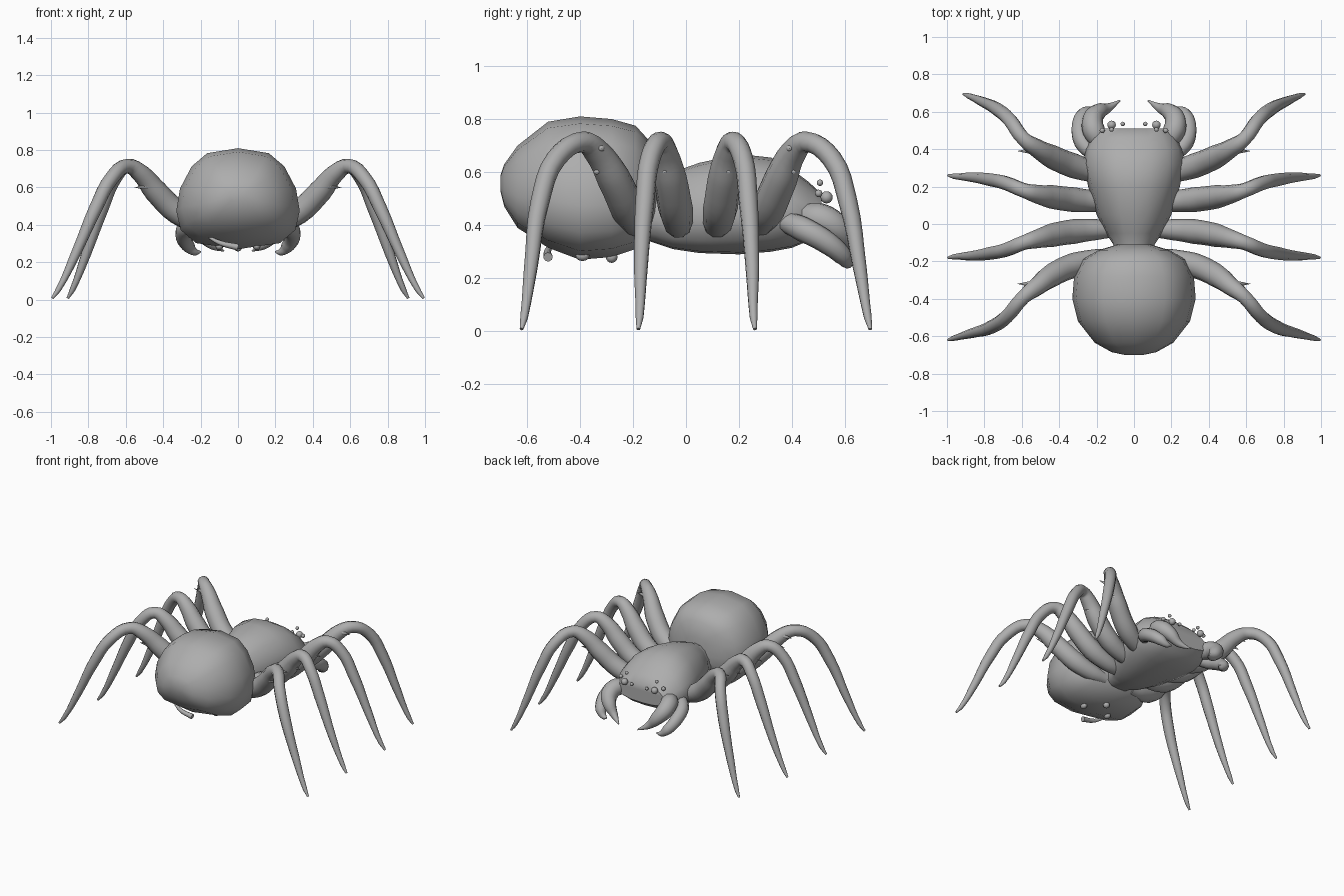
import bpy, bmesh, math
from mathutils import Vector

cube = bpy.data.objects.get("Cube")
if cube:
    bpy.data.objects.remove(cube, do_unlink=True)

grey = bpy.data.materials.new("plain grey")
grey.use_nodes = True
COLOUR = (0.42, 0.42, 0.42, 1)
grey.diffuse_color = COLOUR
grey.node_tree.nodes["Principled BSDF"].inputs["Base Color"].default_value = COLOUR


def finish(obj, angle=50):
    bpy.ops.object.select_all(action="DESELECT")
    obj.select_set(True)
    bpy.context.view_layer.objects.active = obj
    if obj.type == "CURVE":
        bpy.ops.object.convert(target="MESH")
        obj = bpy.context.object
    obj.data.materials.clear()
    obj.data.materials.append(grey)
    bpy.ops.object.shade_smooth_by_angle(angle=math.radians(angle))
    return obj


def loft(name, stations, half):
    """Skin mirrored sections along y; each station is y, half width, bottom, top."""
    section = half + [(0, 0)] + [(-u, v) for u, v in reversed(half[1:])]
    bm = bmesh.new()
    rings = []
    for y, w, lo, hi in stations:
        rings.append([bm.verts.new((u * w, y, lo + (hi - lo) * v)) for u, v in section])
    n = len(section)
    for a, b in zip(rings, rings[1:]):
        for i in range(n):
            j = (i + 1) % n
            bm.faces.new((a[i], a[j], b[j], b[i]))
    bm.faces.new(rings[0])
    bm.faces.new(rings[-1])
    bmesh.ops.recalc_face_normals(bm, faces=bm.faces)
    mesh = bpy.data.meshes.new(name)
    bm.to_mesh(mesh)
    bm.free()
    obj = bpy.data.objects.new(name, mesh)
    bpy.context.collection.objects.link(obj)
    return finish(obj)


def tube(name, points, side=1, detail=3):
    """Tapered round limb through points of x, y, z, radius."""
    curve = bpy.data.curves.new(name, "CURVE")
    curve.dimensions = "3D"
    curve.bevel_depth = 1
    curve.bevel_resolution = detail
    curve.resolution_u = 4
    curve.use_fill_caps = True
    spline = curve.splines.new("BEZIER")
    spline.bezier_points.add(len(points) - 1)
    for bp, (x, y, z, r) in zip(spline.bezier_points, points):
        bp.co = (x * side, y, z)
        bp.radius = r
        bp.handle_left_type = bp.handle_right_type = "AUTO"
    obj = bpy.data.objects.new(name, curve)
    bpy.context.collection.objects.link(obj)
    return finish(obj)


def ball(name, centre, radius, stretch=(1, 1, 1)):
    bpy.ops.mesh.primitive_uv_sphere_add(segments=12, ring_count=8, radius=radius, location=centre)
    obj = bpy.context.object
    obj.name = name
    obj.scale = stretch
    return finish(obj)


def spike(name, base, tip, radius):
    base, tip = Vector(base), Vector(tip)
    way = tip - base
    bpy.ops.mesh.primitive_cone_add(vertices=8, radius1=radius, depth=way.length, location=(base + tip) / 2)
    obj = bpy.context.object
    obj.name = name
    obj.rotation_euler = way.to_track_quat("Z", "Y").to_euler()
    return finish(obj)


# Body: faceted abdomen and the flatter head section
loft("abdomen", [
    (-0.70, 0.05, 0.53, 0.585), (-0.685, 0.12, 0.47, 0.63), (-0.635, 0.21, 0.39, 0.70),
    (-0.52, 0.30, 0.315, 0.79), (-0.40, 0.33, 0.27, 0.81), (-0.28, 0.32, 0.28, 0.80),
    (-0.19, 0.275, 0.31, 0.775), (-0.14, 0.19, 0.36, 0.72), (-0.11, 0.09, 0.42, 0.62)],
    [(0, 1), (0.5, 0.95), (0.75, 0.82), (0.94, 0.6), (1, 0.38), (0.93, 0.19), (0.68, 0.06)])

loft("head_section", [
    (-0.20, 0.13, 0.36, 0.56), (-0.11, 0.11, 0.33, 0.57), (-0.05, 0.15, 0.31, 0.60),
    (0.05, 0.20, 0.295, 0.635), (0.20, 0.245, 0.29, 0.668), (0.32, 0.27, 0.30, 0.655),
    (0.40, 0.26, 0.315, 0.61), (0.46, 0.23, 0.34, 0.565), (0.51, 0.19, 0.38, 0.52)],
    [(0, 1), (0.35, 0.97), (0.68, 0.85), (0.92, 0.62), (1, 0.38), (0.85, 0.14), (0.45, 0.02)])

# Legs share one arch; each pair has its own sweep and reach
arch = [(0.10, 0.39, 0.040), (0.20, 0.41, 0.056), (0.32, 0.465, 0.066), (0.44, 0.58, 0.063),
        (0.52, 0.675, 0.050), (0.59, 0.714, 0.039), (0.675, 0.65, 0.038), (0.76, 0.49, 0.036),
        (0.87, 0.24, 0.026), (0.96, 0.055, 0.015), (0.993, 0.008, 0.007)]
sweeps = {
    "first": (0.79, [0.25, 0.275, 0.31, 0.36, 0.405, 0.455, 0.55, 0.61, 0.655, 0.685, 0.695]),
    "second": (1, [0.11, 0.12, 0.13, 0.145, 0.16, 0.18, 0.215, 0.235, 0.25, 0.255, 0.26]),
    "third": (1, [-0.03, -0.03, -0.04, -0.06, -0.08, -0.10, -0.135, -0.155, -0.17, -0.175, -0.18]),
    "fourth": (1, [-0.17, -0.19, -0.22, -0.275, -0.335, -0.39, -0.49, -0.55, -0.585, -0.61, -0.62]),
}

for side, word in ((1, "left"), (-1, "right")):
    for pair, (reach, sweep) in sweeps.items():
        path = [(x if x < 0.6 else 0.6 + (x - 0.6) * reach, y, z, r)
                for (x, z, r), y in zip(arch, sweep)]
        tube(f"{word}_{pair}_leg", path, side)
        # Thorns below the knee, with a second one on the outer pairs
        y = sweep[4]
        spike(f"{word}_{pair}_thorn", (0.48 * side, y, 0.605), (0.553 * side, y, 0.598), 0.017)
        if pair in ("first", "fourth"):
            y -= math.copysign(0.015, y)
            spike(f"{word}_{pair}_knee_thorn", (0.55 * side, y, 0.69), (0.625 * side, y, 0.69), 0.016)

    # Outer feelers and inner jaws with hooked fangs
    tube(f"{word}_feeler", [
        (0.20, 0.36, 0.42, 0.038), (0.275, 0.44, 0.385, 0.047), (0.29, 0.53, 0.335, 0.043),
        (0.265, 0.59, 0.285, 0.036), (0.23, 0.61, 0.255, 0.020), (0.20, 0.62, 0.255, 0.005)], side)
    tube(f"{word}_jaw", [
        (0.17, 0.43, 0.42, 0.05), (0.215, 0.50, 0.425, 0.06), (0.22, 0.56, 0.395, 0.056),
        (0.19, 0.60, 0.35, 0.045), (0.14, 0.62, 0.295, 0.026), (0.075, 0.66, 0.26, 0.004)], side)

    # Eyes in a cluster on the brow
    for x, y, z, r in ((0.12, 0.53, 0.505, 0.023), (0.06, 0.535, 0.505, 0.012),
                       (0.17, 0.50, 0.52, 0.014), (0.12, 0.505, 0.56, 0.012)):
        ball(f"{word}_eye", (x * side, y, z), r)

    # Paired spinnerets under the abdomen
    ball(f"{word}_spinneret", (0.10 * side, -0.39, 0.285), 0.02, (1, 1.3, 1))

# Middle spinneret and the curved spur beneath the rear
ball("middle_spinneret", (0, -0.28, 0.28), 0.022)
tube("rear_spur", [(-0.18, -0.49, 0.35, 0.005), (-0.10, -0.52, 0.305, 0.013),
                   (0.0, -0.52, 0.28, 0.018)], 1, 2)
